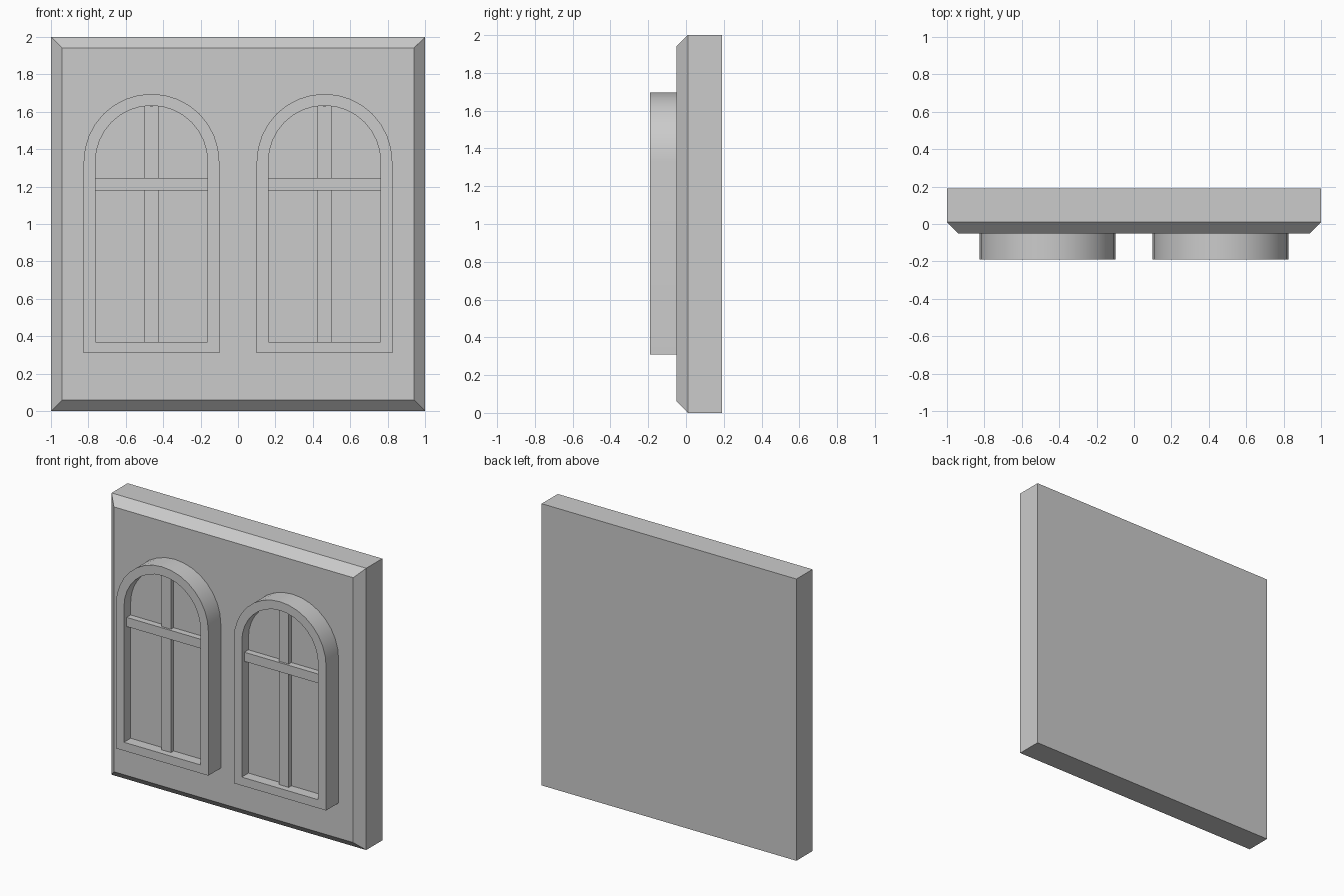
import bpy, bmesh, math

if "Cube" in bpy.data.objects:
    bpy.data.objects.remove(bpy.data.objects["Cube"], do_unlink=True)

# One plain colour for the whole piece
grey = bpy.data.materials.new("plain_grey")
grey.use_nodes = True
COLOUR = (0.6, 0.6, 0.6, 1)
grey.diffuse_color = COLOUR
grey.node_tree.nodes["Principled BSDF"].inputs["Base Color"].default_value = COLOUR

BACK, FRONT = 0.19, -0.19      # overall depth
WALL_FRONT = -0.05
PANE_FRONT = -0.115
SPRING = 1.333                 # height where the arch begins
ARC_STEPS = 16


def finish(name, bm, smooth=False):
    bmesh.ops.recalc_face_normals(bm, faces=bm.faces[:])
    mesh = bpy.data.meshes.new(name)
    bm.to_mesh(mesh)
    bm.free()
    mesh.materials.append(grey)
    obj = bpy.data.objects.new(name, mesh)
    bpy.context.collection.objects.link(obj)
    if smooth:
        bpy.ops.object.select_all(action='DESELECT')
        bpy.context.view_layer.objects.active = obj
        obj.select_set(True)
        bpy.ops.object.shade_smooth_by_angle(angle=math.radians(30))
    return obj


def arch(cx, half, bottom):
    """Outline of a round-topped opening as (x, z) points."""
    pts = [(cx - half, bottom), (cx + half, bottom)]
    for i in range(ARC_STEPS + 1):
        a = math.pi * i / ARC_STEPS
        pts.append((cx + half * math.cos(a), SPRING + half * math.sin(a)))
    return pts


def loop(bm, pts, y):
    return [bm.verts.new((x, y, z)) for x, z in pts]


def bridge(bm, a, b):
    for i in range(len(a)):
        j = (i + 1) % len(a)
        bm.faces.new((a[i], a[j], b[j], b[i]))


def box(name, x0, x1, y0, y1, z0, z1):
    bm = bmesh.new()
    pts = [(x0, z0), (x1, z0), (x1, z1), (x0, z1)]
    a, b = loop(bm, pts, y0), loop(bm, pts, y1)
    bridge(bm, a, b)
    bm.faces.new(a)
    bm.faces.new(b)
    return finish(name, bm)


# Wall slab with a chamfered front border
bm = bmesh.new()
rings = []
for y, inset in ((BACK, 0), (0.01, 0), (WALL_FRONT, 0.06)):
    h = 1 - inset
    rings.append(loop(bm, [(-h, inset), (h, inset), (h, 2 - inset), (-h, 2 - inset)], y))
bridge(bm, rings[0], rings[1])
bridge(bm, rings[1], rings[2])
bm.faces.new(rings[0])
bm.faces.new(rings[2])
finish("wall", bm)

# Two arched windows
for side, cx in (("right", -0.4625), ("left", 0.4625)):
    outer, inner = arch(cx, 0.3625, 0.31), arch(cx, 0.3, 0.37)

    # Frame: hollow arch standing proud of the wall
    bm = bmesh.new()
    loops = [loop(bm, outer, WALL_FRONT), loop(bm, outer, FRONT),
             loop(bm, inner, FRONT), loop(bm, inner, WALL_FRONT)]
    for a, b in zip(loops, loops[1:]):
        bridge(bm, a, b)
    finish(side + "_window_frame", bm, smooth=True)

    # Pane: recessed inside the frame
    bm = bmesh.new()
    bm.faces.new(loop(bm, inner, PANE_FRONT))
    pane = finish(side + "_window_pane", bm)
    if pane.data.polygons[0].normal.y > 0:
        pane.data.flip_normals()

    # Glazing bars
    box(side + "_upright_bar", cx - 0.0375, cx + 0.0375, PANE_FRONT, -0.145, 0.37, 1.632)
    box(side + "_cross_bar", cx - 0.3, cx + 0.3, PANE_FRONT, -0.16, 1.18, 1.245)
